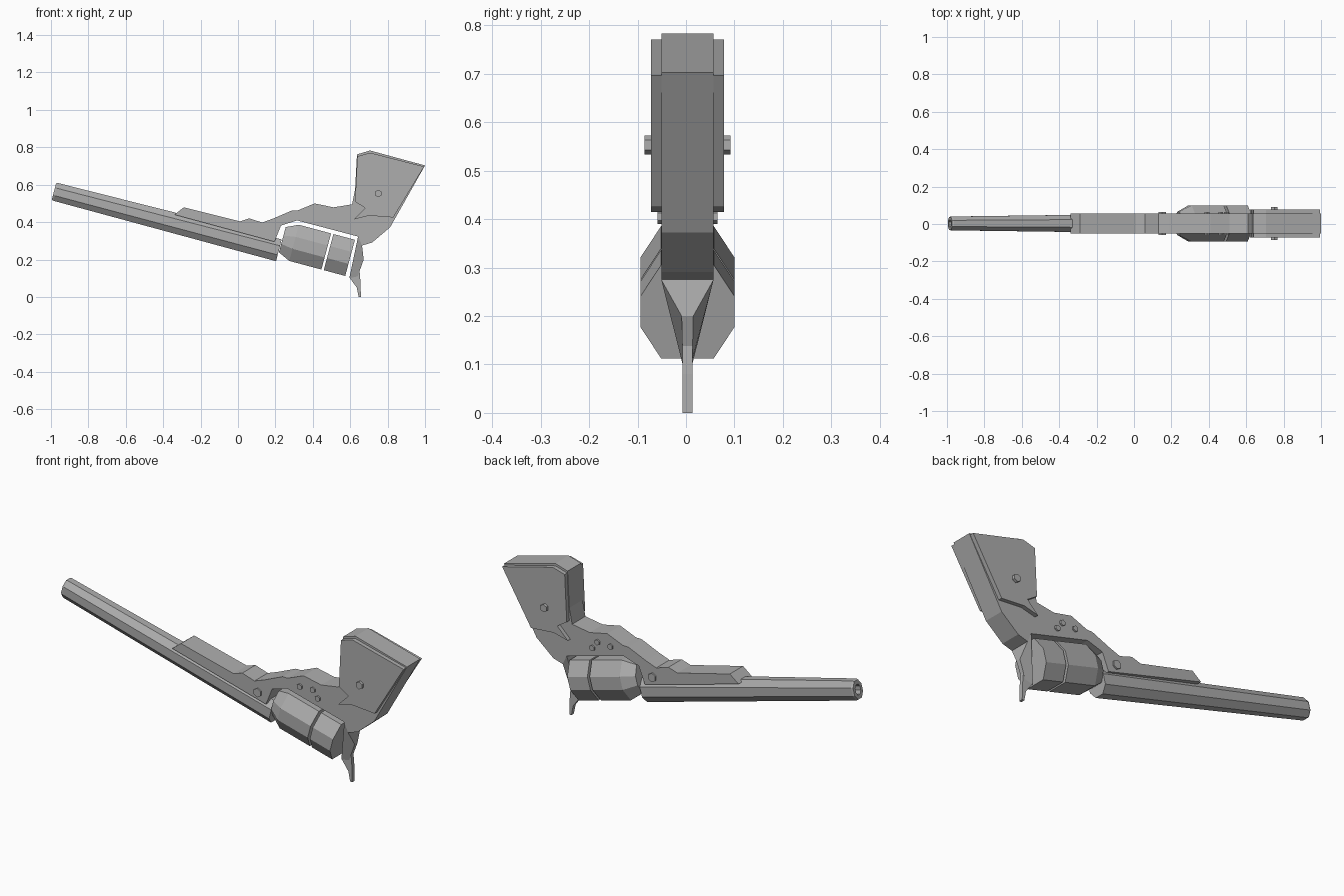
import bpy, bmesh
from mathutils import Vector

cube = bpy.data.objects.get("Cube")
if cube:
    bpy.data.objects.remove(cube, do_unlink=True)

steel = bpy.data.materials.new("plain_grey")
steel.use_nodes = True
GREY = (0.42, 0.42, 0.42, 1)
steel.diffuse_color = GREY
steel.node_tree.nodes["Principled BSDF"].inputs["Base Color"].default_value = GREY

MID = 0.003  # depth of the centre plane


def finish(name, bm):
    bmesh.ops.recalc_face_normals(bm, faces=bm.faces)
    mesh = bpy.data.meshes.new(name)
    bm.to_mesh(mesh)
    bm.free()
    mesh.materials.append(steel)
    obj = bpy.data.objects.new(name, mesh)
    bpy.context.collection.objects.link(obj)
    return obj


def skin(name, rings, caps=True):
    """Bridge a series of equal closed rings and cap the ends."""
    bm = bmesh.new()
    loops = [[bm.verts.new(p) for p in ring] for ring in rings]
    n = len(loops[0])
    for a, b in zip(loops, loops[1:]):
        for i in range(n):
            j = (i + 1) % n
            bm.faces.new((a[i], a[j], b[j], b[i]))
    bm.faces.new(loops[0])
    bm.faces.new(loops[-1])
    return finish(name, bm)


def plate(name, outline, half):
    """Side outline given thickness; half may be one value or one per point."""
    widths = half if isinstance(half, list) else [half] * len(outline)
    return skin(name, [[(x, MID + s * w, z) for (x, z), w in zip(outline, widths)]
                       for s in (-1, 1)])


def octagon_rod(name, start, end, stations, cut_y, cut_z):
    """Eight-sided bar; stations are (distance, half width, half height)."""
    start = Vector((start[0], MID, start[1]))
    axis = (Vector((end[0], MID, end[1])) - start).normalized()
    side = Vector((0, 1, 0))
    up = side.cross(axis)
    corners = [(1, cut_z), (cut_y, 1), (-cut_y, 1), (-1, cut_z),
               (-1, -cut_z), (-cut_y, -1), (cut_y, -1), (1, -cut_z)]
    return skin(name, [[start + axis * t + side * (a * w) + up * (b * h)
                        for a, b in corners] for t, w, h in stations])


def screw(name, x, z, radius, half):
    """Six-sided pin passing through the whole body."""
    bm = bmesh.new()
    bmesh.ops.create_cone(bm, cap_ends=True, segments=6, radius1=radius,
                          radius2=radius, depth=2 * half)
    for v in bm.verts:
        v.co = (x + v.co.x, MID + v.co.z, z + v.co.y)
    return finish(name, bm)


# Tapered barrel with an open bore
octagon_rod("barrel", (-0.984, 0.564), (0.219, 0.249),
            [(1.243, 0.053, 0.060), (0.01, 0.037, 0.049), (0, 0.034, 0.045),
             (0, 0.019, 0.025), (0.1, 0.019, 0.025)], 0.45, 0.42)

# Body, lug and grip core in one silhouette
plate("frame", [
    (-0.34, 0.44), (-0.29, 0.479), (0.01, 0.404), (0.06, 0.42), (0.13, 0.398),
    (0.19, 0.42), (0.29, 0.463), (0.32, 0.463), (0.41, 0.5), (0.51, 0.479),
    (0.61, 0.495), (0.626, 0.575), (0.636, 0.762), (0.706, 0.783), (1.0, 0.703),
    (0.813, 0.372), (0.717, 0.291), (0.663, 0.275), (0.642, 0.323),
    (0.316, 0.409), (0.23, 0.382), (0.195, 0.295)], 0.054)

# Grip panels standing proud of the core on both sides
plate("grip_panels", [
    (0.638, 0.752), (0.706, 0.771), (0.995, 0.697), (0.83, 0.425),
    (0.70, 0.435), (0.62, 0.415), (0.68, 0.475), (0.626, 0.51)], 0.075)

# Cylinder in two sections with a narrow seam
nose, back = (0.237, 0.306), (0.599, 0.209)
octagon_rod("cylinder_front", nose, back,
            [(0, 0.062, 0.07), (0.065, 0.097, 0.1), (0.243, 0.097, 0.1)], 0.56, 0.33)
octagon_rod("cylinder_rear", nose, back,
            [(0.256, 0.097, 0.1), (0.375, 0.097, 0.1)], 0.56, 0.33)

# Recoil shield narrowing into the hammer
plate("recoil_shield",
      [(0.642, 0.323), (0.663, 0.275), (0.672, 0.2), (0.64, 0.11), (0.595, 0.1)],
      [0.054, 0.054, 0.012, 0.01, 0.01])
plate("hammer_spur",
      [(0.595, 0.105), (0.65, 0.14), (0.655, 0.08), (0.657, 0.0), (0.645, 0.0),
       (0.635, 0.05)], 0.01)

# Screws
screw("wedge_screw", 0.15, 0.345, 0.023, 0.062)
screw("grip_screw", 0.75, 0.553, 0.02, 0.089)
for i, (x, z) in enumerate([(0.39, 0.439), (0.464, 0.442), (0.493, 0.405)]):
    screw(f"frame_screw_{i + 1}", x, z, 0.015, 0.062)
